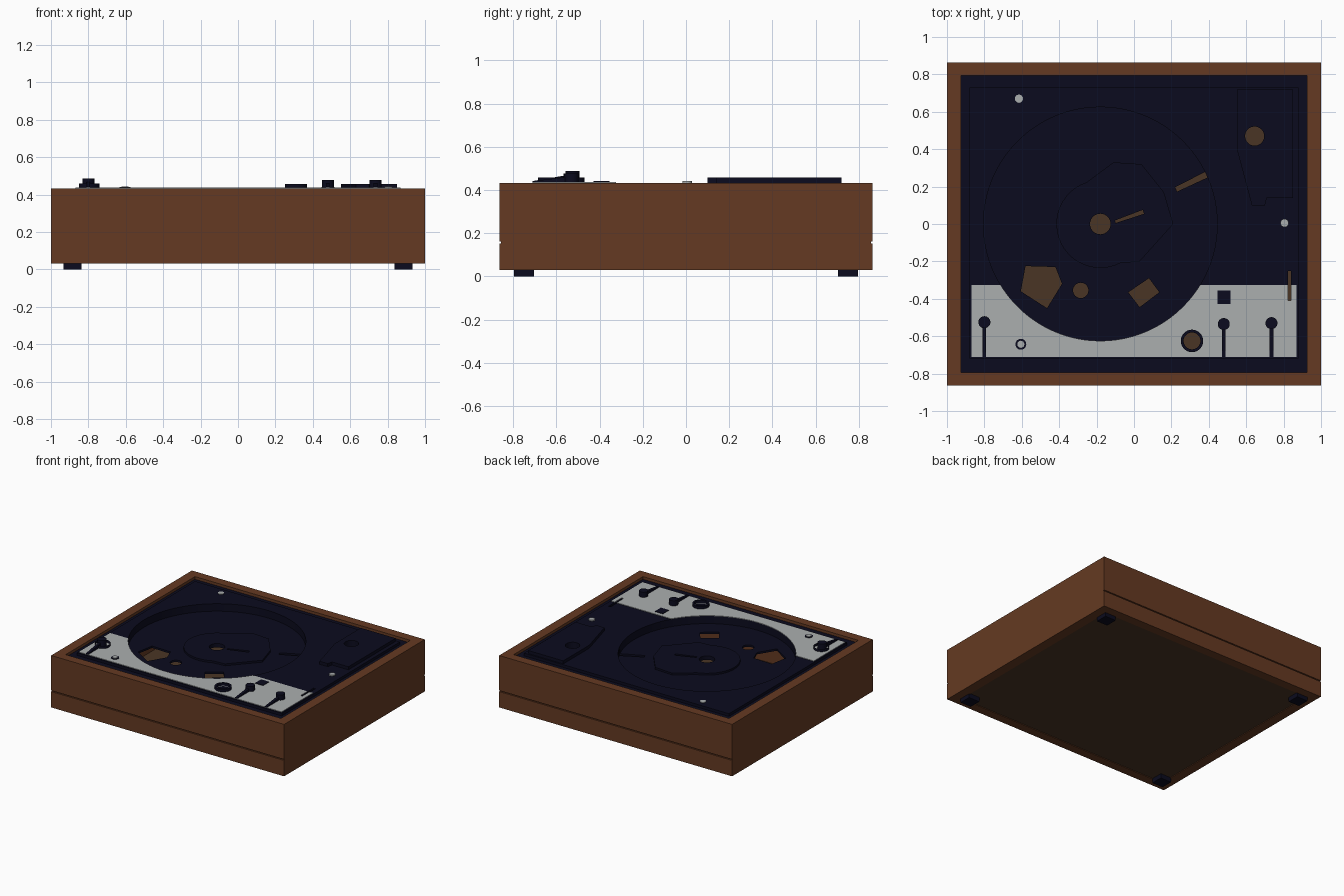
import bpy, bmesh
from math import pi, cos, sin, sqrt, asin

if "Cube" in bpy.data.objects:
    bpy.data.objects.remove(bpy.data.objects["Cube"])


def material(name, rgb):
    m = bpy.data.materials.new(name)
    m.use_nodes = True
    m.diffuse_color = (*rgb, 1)
    m.node_tree.nodes["Principled BSDF"].inputs["Base Color"].default_value = (*rgb, 1)
    return m


wood = material("walnut_wood", (0.13, 0.042, 0.016))
board = material("brown_board", (0.068, 0.036, 0.018))
navy = material("dark_navy", (0.0033, 0.0033, 0.013))
grey = material("light_grey", (0.41, 0.43, 0.43))


def prism(name, pts, z0, z1, mat, axis="z"):
    """Extrude an outline along z, or a (y, z) outline along x."""
    put = (lambda a, b, c: (a, b, c)) if axis == "z" else (lambda a, b, c: (c, a, b))
    bm = bmesh.new()
    face = bm.faces.new([bm.verts.new(put(a, b, z0)) for a, b in pts])
    top = bmesh.ops.extrude_face_region(bm, geom=[face])["geom"]
    shift = put(0, 0, z1 - z0)
    bmesh.ops.translate(bm, vec=shift, verts=[v for v in top if isinstance(v, bmesh.types.BMVert)])
    bmesh.ops.recalc_face_normals(bm, faces=bm.faces)
    me = bpy.data.meshes.new(name)
    bm.to_mesh(me)
    bm.free()
    ob = bpy.data.objects.new(name, me)
    bpy.context.collection.objects.link(ob)
    if mat:
        me.materials.append(mat)
    return ob


def rect(x0, x1, y0, y1):
    return [(x0, y0), (x1, y0), (x1, y1), (x0, y1)]


def arc(x, y, r, a0=0, a1=2 * pi, n=48, closed=True):
    steps = n if closed else n - 1
    return [(x + r * cos(a0 + (a1 - a0) * i / steps), y + r * sin(a0 + (a1 - a0) * i / steps)) for i in range(n)]


def bar(p, q, w0, w1):
    dx, dy = q[0] - p[0], q[1] - p[1]
    d = sqrt(dx * dx + dy * dy)
    nx, ny = -dy / d, dx / d
    return [(p[0] - nx * w0, p[1] - ny * w0), (q[0] - nx * w1, q[1] - ny * w1),
            (q[0] + nx * w1, q[1] + ny * w1), (p[0] + nx * w0, p[1] + ny * w0)]


def smooth(ob):
    bpy.ops.object.select_all(action="DESELECT")
    ob.select_set(True)
    bpy.context.view_layer.objects.active = ob
    bpy.ops.object.shade_smooth_by_angle(angle=0.5)


# Wooden case: plain sides, front and back boards with a shallow groove
X, Y, BOT, TOP = 1, 0.863, 0.03, 0.433
IX, IY, G = 0.925, 0.793, 0.157
for s, side in ((1, "left"), (-1, "right")):
    prism(side + "_case_wall", rect(*sorted((s * X, s * IX)), -IY, IY), BOT, TOP, wood)
for s, side in ((-1, "front"), (1, "back")):
    outline = [(s * y, z) for y, z in (
        (IY, BOT), (Y, BOT), (Y, G - 0.004), (Y - 0.008, G - 0.004),
        (Y - 0.008, G + 0.004), (Y, G + 0.004), (Y, TOP), (IY, TOP))]
    prism(side + "_case_wall", outline, -X, X, wood, "x")
prism("base_panel", rect(-IX, IX, -IY, IY), 0.035, 0.055, board)

# Square feet
for sx in (-1, 1):
    for sy in (-1, 1):
        x, y = 0.885 * sx, 0.75 * sy
        prism("foot", rect(x - 0.047, x + 0.047, y - 0.047, y + 0.047), 0, 0.036, navy)

# Deck, well, raised bearing plate and arm plate
CX, R, PLATE = -0.18, 0.625, 0.437
deck = prism("deck_tray", rect(-IX, IX, -IY, IY), 0.36, 0.412, navy)
panel = prism("deck_panel", rect(-0.88, 0.88, -0.72, 0.73), 0.412, TOP, navy)
boss_corner = [(0.21, -0.2), (0.39, 0.0), (0.34, 0.17), (0.22, 0.32), (0.07, 0.33)]
boss = prism("bearing_plate", [(CX + x, y) for x, y in boss_corner]
             + arc(CX, 0, 0.235, pi * 0.6, pi * 1.65, 24, False), 0.375, 0.39, navy)
arm = prism("arm_plate", [(0.55, 0.72), (0.55, 0.4), (0.63, 0.1), (0.7, 0.1), (0.71, 0.14),
                          (0.85, 0.14), (0.85, 0.72)], TOP, 0.457, navy)

# Grey control plate with the round cut-out for the platter
EDGE = -0.325
half = asin(sqrt(R * R - EDGE * EDGE) / R)
curve = arc(CX, 0, R, 1.5 * pi - half, 1.5 * pi + half, 48, False)
plate = prism("control_plate", [(-0.87, EDGE), (-0.87, -0.71), (0.87, -0.71), (0.87, EDGE)] + curve[::-1],
              TOP, PLATE, grey)
knob_ring = prism("knob_collar", arc(0.31, -0.625, 0.06), PLATE, 0.457, navy)

# Holes through the deck
well = prism("well_cutter", arc(CX, 0, R, n=96), 0.375, 0.6, None)
outlines = [
    arc(CX, 0, 0.055),
    bar((-0.1, 0.012), (0.05, 0.065), 0.007, 0.011),
    bar((0.225, 0.185), (0.39, 0.265), 0.013, 0.016),
    [(-0.58, -0.225), (-0.42, -0.23), (-0.385, -0.32), (-0.465, -0.45), (-0.605, -0.36)],
    arc(-0.285, -0.355, 0.041),
    [(-0.03, -0.365), (0.08, -0.29), (0.135, -0.365), (0.03, -0.445)],
    arc(0.645, 0.47, 0.051),
    arc(0.31, -0.625, 0.045),
    rect(0.823, 0.84, -0.41, -0.25),
]
holes = [prism("hole_cutter", o, 0.3, 0.6, None) for o in outlines]


def cut(ob, cutters):
    bpy.context.view_layer.objects.active = ob
    for c in cutters:
        m = ob.modifiers.new("hole", "BOOLEAN")
        m.operation, m.solver, m.object = "DIFFERENCE", "EXACT", c
        bpy.ops.object.modifier_apply(modifier=m.name)


cut(deck, [well] + holes)
cut(panel, [well] + holes[6:])
cut(boss, holes[:2])
cut(arm, holes[6:7])
cut(plate, holes[7:])
cut(knob_ring, holes[7:8])
for c in [well] + holes:
    bpy.data.objects.remove(c)

# Control levers with round grips
for x, y, top in ((-0.8, -0.525, 0.487), (0.48, -0.535, 0.477), (0.735, -0.53, 0.477)):
    smooth(prism("lever_grip", arc(x, y, 0.032, n=32), TOP, top, navy))
    prism("lever_arm", [(-0.71, TOP), (y, TOP), (y, top - 0.014), (-0.71, 0.441)],
          x - 0.01, x + 0.01, navy, "x")

# Thin open collar around the tall lever grip
collar = prism("lever_collar", arc(-0.795, -0.525, 0.055), PLATE, 0.458, navy)
bm = bmesh.new()
bm.from_mesh(collar.data)
bmesh.ops.delete(bm, geom=[f for f in bm.faces if abs(f.normal.z) > 0.9], context="FACES_ONLY")
bm.to_mesh(collar.data)
bm.free()
smooth(collar)

# Small square button, lamp ring and screws
prism("square_button", rect(0.447, 0.515, -0.428, -0.355), TOP, 0.441, navy)
prism("lamp_ring", arc(-0.605, -0.643, 0.029, n=32), TOP, 0.44, navy)
for x, y, r, top in ((-0.605, -0.643, 0.019, 0.444), (-0.615, 0.67, 0.022, 0.437), (0.805, 0.005, 0.022, 0.442)):
    smooth(prism("screw_head", arc(x, y, r, n=24), TOP - 0.002, top, grey))
for ob in (deck, panel, arm, plate, knob_ring):
    smooth(ob)
